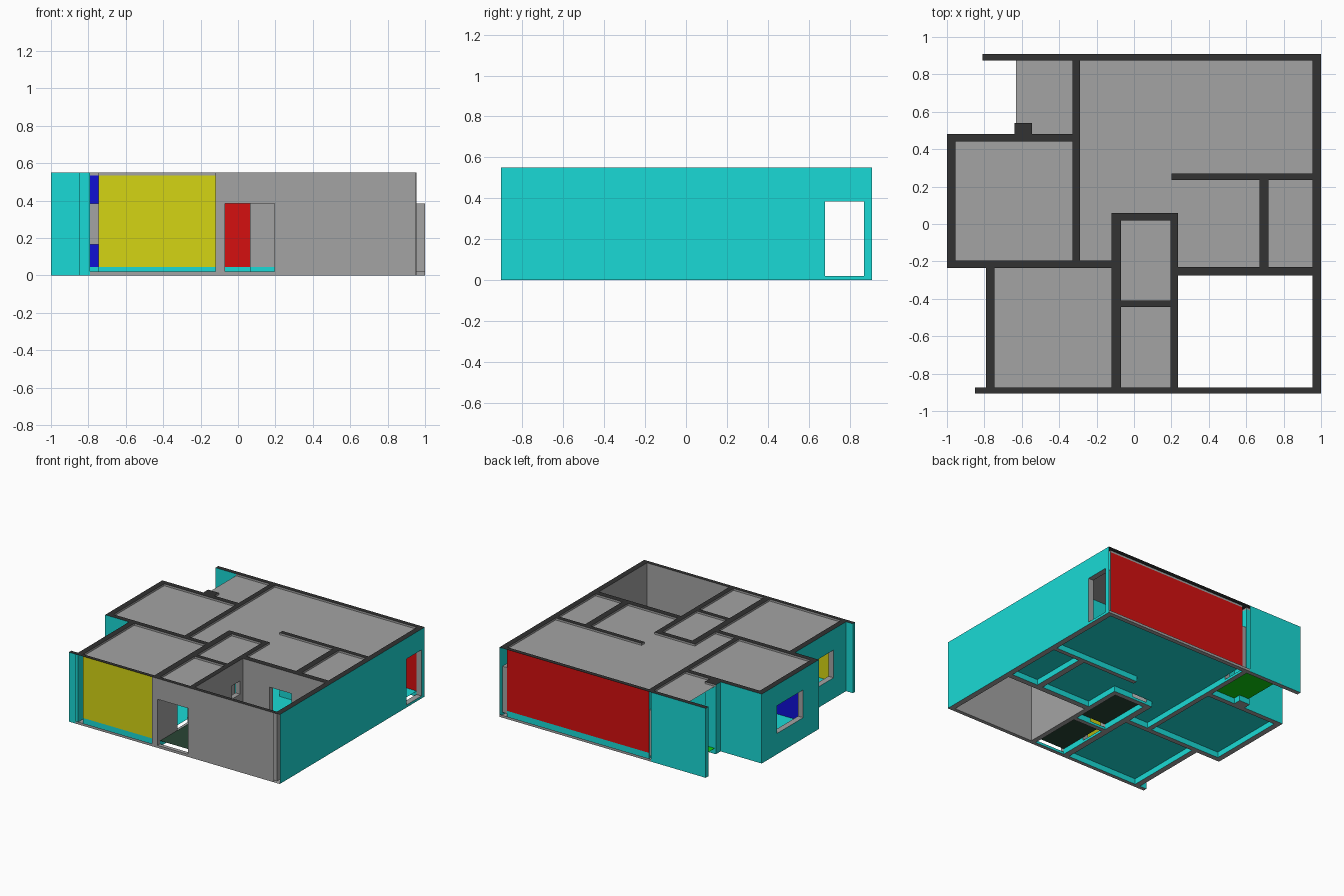
import bpy
import bmesh
from mathutils import Vector

cube = bpy.data.objects.get("Cube")
if cube:
    bpy.data.objects.remove(cube, do_unlink=True)

TOP, CEILING, FLOOR, SILL, HEAD = 0.55, 0.535, 0.045, 0.02, 0.385

COLOURS = {
    "cyan": (0.01, 0.70, 0.67), "grey": (0.37, 0.37, 0.37),
    "charcoal": (0.032, 0.032, 0.032), "red": (0.66, 0.005, 0.005),
    "yellow": (0.66, 0.66, 0.007), "blue": (0.005, 0.005, 0.66),
    "green": (0.005, 0.66, 0.005), "dark_green": (0.022, 0.06, 0.035),
}
MATS = {}
for name, rgb in COLOURS.items():
    m = bpy.data.materials.new(name)
    m.use_nodes = True
    m.diffuse_color = (*rgb, 1)
    bsdf = m.node_tree.nodes["Principled BSDF"]
    bsdf.inputs["Base Color"].default_value = (*rgb, 1)
    bsdf.inputs["Roughness"].default_value = 0.8
    MATS[name] = m
NAMES = list(COLOURS)

# Rooms: rectangle, wall paint, accent (facing direction, colour), floor colour
ROOMS = {
    "bedroom": ((-0.745, -0.875, -0.12, -0.235), "cyan", ((0, 1), "yellow"), "cyan"),
    "study": ((-0.955, -0.195, -0.33, 0.44), "cyan", ((0, 1), "blue"), "cyan"),
    "living_room": ((-0.29, 0.27, 0.955, 0.875), "cyan", ((0, -1), "red"), "cyan"),
    "dining_area": ((-0.29, 0.06, 0.955, 0.27), "cyan", None, "cyan"),
    "passage": ((-0.29, -0.235, -0.12, 0.06), "cyan", None, "cyan"),
    "kitchen": ((0.235, -0.23, 0.67, 0.06), "cyan", None, "cyan"),
    "bathroom": ((0.72, -0.23, 0.955, 0.06), "cyan", None, "cyan"),
    "hall": ((-0.07, -0.41, 0.195, 0.02), "grey", None, "dark_green"),
    "entry": ((-0.07, -0.875, 0.195, -0.445), "grey", None, "dark_green"),
    "porch": ((-0.63, 0.48, -0.33, 0.875), "cyan", None, "green"),
    "courtyard": ((0.235, -0.875, 0.955, -0.275), "grey", None, None),
    "street_front": ((-0.12, -1, 0.95, -0.905), "grey", None, None),
}
# Strips where the outer skin of the wall is left off
BARE = [(-0.79, -1, -0.12, -0.905), (0.95, -1, 1.0, -0.905), (-0.33, 0.91, 1.0, 1.0)]

# Walls: rectangle, openings (start, end, bottom, top) along the length
WALLS = {
    "north_wall": ((-0.81, 0.875, 1.0, 0.91), []),
    "east_wall": ((0.955, -0.905, 1.0, 0.91), [(0.68, 0.87, SILL, HEAD)]),
    "south_wall": ((-0.85, -0.905, 1.0, -0.875), [(-0.07, 0.195, SILL, HEAD)]),
    "bedroom_west_wall": ((-0.79, -0.905, -0.745, -0.235), [(-0.72, -0.38, 0.165, HEAD)]),
    "bedroom_north_wall": ((-1.0, -0.235, -0.075, -0.195), []),
    "study_west_wall": ((-1.0, -0.235, -0.955, 0.48), [(-0.04, 0.29, 0.165, HEAD)]),
    "study_north_wall": ((-1.0, 0.44, -0.29, 0.48), []),
    "porch_pier": ((-0.64, 0.44, -0.545, 0.54), []),
    "living_west_wall": ((-0.33, -0.235, -0.29, 0.91), [(0.68, 0.87, SILL, HEAD)]),
    "hall_west_wall": ((-0.12, -0.905, -0.07, 0.06), [(-0.66, -0.46, SILL, HEAD)]),
    "hall_north_wall": ((-0.12, 0.02, 0.235, 0.06), [(-0.07, 0.065, SILL, HEAD)]),
    "hall_east_wall": ((0.195, -0.905, 0.235, 0.06), [(-0.41, -0.31, 0.28, HEAD)]),
    "hall_south_wall": ((-0.07, -0.445, 0.195, -0.41), [(-0.07, 0.065, SILL, HEAD)]),
    "courtyard_north_wall": ((0.195, -0.275, 1.0, -0.23), [(0.47, 0.66, 0.165, HEAD)]),
    "bathroom_west_wall": ((0.67, -0.275, 0.72, 0.27), []),
    "dining_divider": ((0.2, 0.235, 1.0, 0.27), []),
}


def inside(p, r):
    return r[0] < p[0] < r[2] and r[1] < p[1] < r[3]


def paint(p, z, facing, own):
    """Colour of a wall face seen from point p, or None where it is left off."""
    if any(inside(p, r) for n, (r, _) in WALLS.items() if n != own):
        return None
    if any(inside(p, r) for r in BARE):
        return None
    for rect, colour, accent, floor in ROOMS.values():
        if inside(p, rect):
            if floor and z > CEILING:
                return "grey"
            if floor and z < FLOOR:
                return "cyan"
            return accent[1] if accent and accent[0] == facing else colour
    return "cyan"


def quad(bm, pts, normal, colour):
    f = bm.faces.new([bm.verts.new(p) for p in pts])
    f.normal_update()
    if f.normal.dot(Vector(normal)) < 0:
        f.normal_flip()
    f.material_index = NAMES.index(colour)


def flat(bm, r, z, up, colour):
    quad(bm, [(r[0], r[1], z), (r[2], r[1], z), (r[2], r[3], z), (r[0], r[3], z)],
         (0, 0, up), colour)


def finish(name, bm):
    bmesh.ops.remove_doubles(bm, verts=bm.verts, dist=0.0001)
    me = bpy.data.meshes.new(name)
    bm.to_mesh(me)
    bm.free()
    for n in NAMES:
        me.materials.append(MATS[n])
    bpy.context.collection.objects.link(bpy.data.objects.new(name, me))


def build_wall(name, rect, openings):
    bm = bmesh.new()
    ax = 0 if rect[2] - rect[0] > rect[3] - rect[1] else 1   # long axis
    a0, a1, c0, c1 = rect[ax], rect[ax + 2], rect[1 - ax], rect[3 - ax]

    def xy(a, c):
        return (a, c) if ax == 0 else (c, a)

    # Break the wall at every neighbour, room and opening edge
    others = [w[0] for w in WALLS.values()] + [r[0] for r in ROOMS.values()] + BARE
    cuts = {v for r in others for v in (r[ax], r[ax + 2])} | {v for o in openings for v in o[:2]}
    cuts = sorted(v for v in cuts | {a0, a1} if a0 <= v <= a1)
    levels = sorted({0, FLOOR, CEILING, TOP} | {v for o in openings for v in o[2:]})
    for z0, z1 in zip(levels, levels[1:]):
        z = (z0 + z1) / 2
        # Long sides
        for s, e in zip(cuts, cuts[1:]):
            mid = (s + e) / 2
            if any(o[0] < mid < o[1] and o[2] < z < o[3] for o in openings):
                continue
            for c, d in ((c0, -1), (c1, 1)):
                facing = xy(0, d)
                colour = paint(xy(mid, c + d * 0.004), z, facing, name)
                if colour:
                    quad(bm, [(*xy(s, c), z0), (*xy(e, c), z0), (*xy(e, c), z1), (*xy(s, c), z1)],
                         (*facing, 0), colour)
        # Short ends
        for a, d in ((a0, -1), (a1, 1)):
            facing = xy(d, 0)
            colour = paint(xy(a + d * 0.004, (c0 + c1) / 2), z, facing, name)
            if colour:
                quad(bm, [(*xy(a, c0), z0), (*xy(a, c1), z0), (*xy(a, c1), z1), (*xy(a, c0), z1)],
                     (*facing, 0), colour)
    # Opening reveals
    for s, e, z0, z1 in openings:
        for a, d in ((s, 1), (e, -1)):
            quad(bm, [(*xy(a, c0), z0), (*xy(a, c1), z0), (*xy(a, c1), z1), (*xy(a, c0), z1)],
                 (*xy(d, 0), 0), "grey")
        for z, up in ((z0, 1), (z1, -1)):
            flat(bm, (*xy(s, c0), *xy(e, c1)), z, up, "grey")
    # Cap and underside
    flat(bm, rect, TOP, 1, "charcoal")
    flat(bm, rect, 0, -1, "grey")
    finish(name, bm)


for name, (rect, openings) in WALLS.items():
    build_wall(name, rect, openings)

# Floors and ceilings
for name, (rect, _, _, floor) in ROOMS.items():
    if floor:
        for part, z, up, colour in (("floor", FLOOR, 1, floor), ("ceiling", CEILING, 1, "grey")):
            bm = bmesh.new()
            flat(bm, rect, z, up, colour)
            finish(name + "_" + part, bm)

# Low kerbs along the bare facades
for name, x0, x1, y, d in (("front_kerb", -0.79, -0.12, -0.905, -1), ("back_kerb", -0.63, 1.0, 0.91, 1)):
    bm = bmesh.new()
    quad(bm, [(x0, y, 0), (x1, y, 0), (x1, y, SILL), (x0, y, SILL)], (0, d, 0), "grey")
    finish(name, bm)
